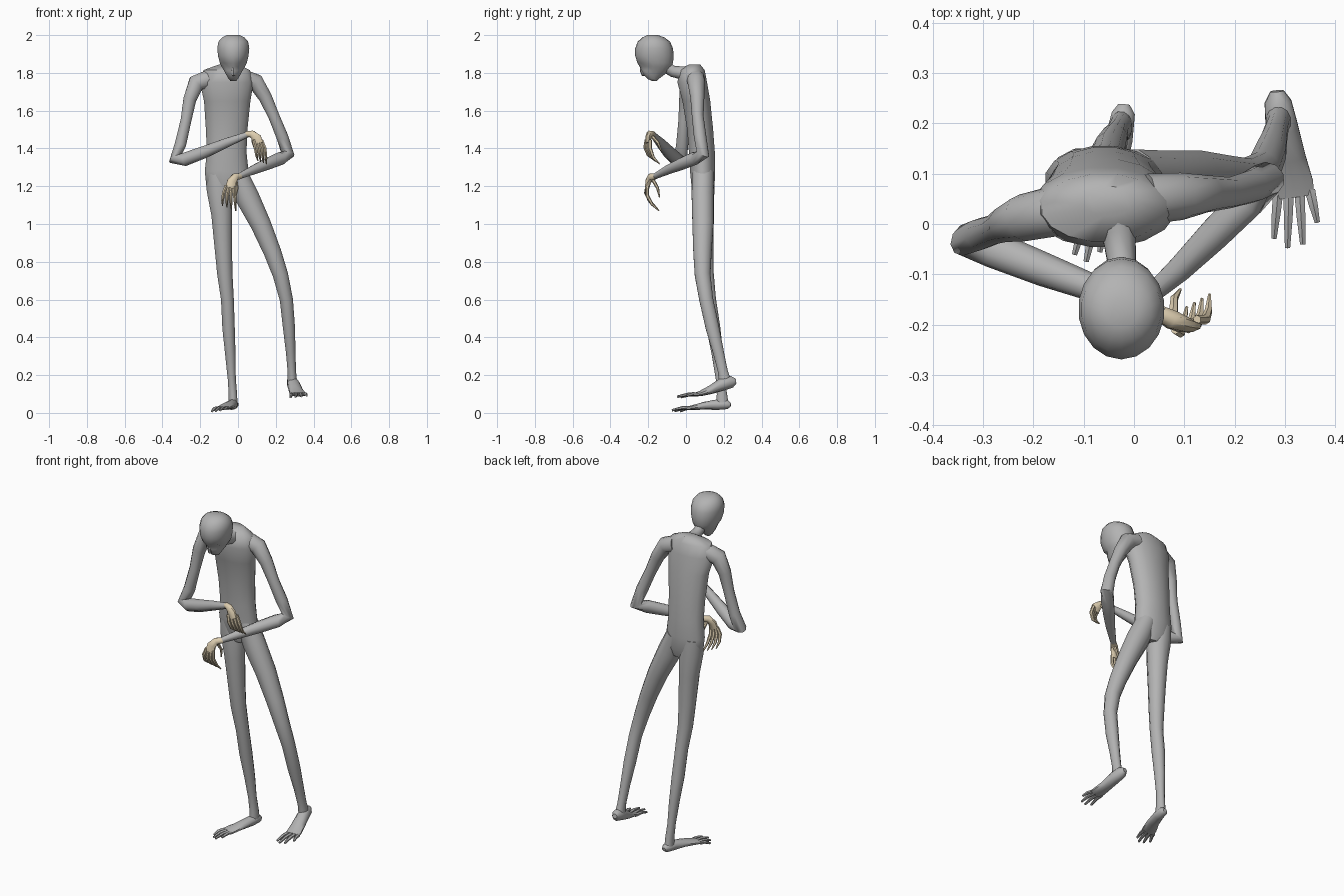
import bpy, bmesh, math
from mathutils import Vector


def material(name, rgb):
    m = bpy.data.materials.new(name)
    m.diffuse_color = (*rgb, 1)
    return m


SKIN = material("grey skin", (0.45, 0.45, 0.45))
HAND = material("pale tan", (0.72, 0.61, 0.43))
Y, Z = Vector((0, 1, 0)), Vector((0, 0, 1))


def tube(name, pts, mat=SKIN, sides=10, ref=Y, flat=False, shape=None):
    """Loft oval rings (x, y, z, width radius, height radius) along a path."""
    bm = bmesh.new()
    centres = [Vector(p[:3]) for p in pts]
    rings = []
    for i, p in enumerate(pts):
        c = centres[i]
        ahead = centres[min(i + 1, len(pts) - 1)] - c
        behind = c - centres[max(i - 1, 0)]
        t = Z if flat else (ahead.normalized() + behind.normalized()).normalized()
        side = t.cross(ref).normalized()
        up = side.cross(t).normalized()
        w, h = p[3], p[-1]
        ring = []
        for k in range(sides):
            a = math.tau * (k + 0.5) / sides
            co = c + side * (w * math.cos(a)) + up * (h * math.sin(a))
            ring.append(bm.verts.new(shape(co) if shape else co))
        rings.append(ring)
    for a, b in zip(rings, rings[1:]):
        for k in range(sides):
            n = (k + 1) % sides
            bm.faces.new((a[k], a[n], b[n], b[k]))
    bm.faces.new(rings[0])
    bm.faces.new(rings[-1])
    bmesh.ops.recalc_face_normals(bm, faces=bm.faces)
    me = bpy.data.meshes.new(name)
    bm.to_mesh(me)
    bm.free()
    me.materials.append(mat)
    ob = bpy.data.objects.new(name, me)
    bpy.context.collection.objects.link(ob)
    return ob


# Head, with eye sockets pressed into the front
def eye_sockets(co):
    dx, dz = abs(co.x + 0.025) - 0.036, co.z - 1.832
    if co.y < -0.17:
        co.y += 0.022 * math.exp(-(dx / 0.016) ** 2 - (dz / 0.012) ** 2)
    return co


HX = -0.025
tube("head", [(HX, y, z, w, h) for z, y, w, h in (
    (1.758, -0.168, 0.016, 0.014), (1.768, -0.174, 0.025, 0.030),
    (1.790, -0.170, 0.038, 0.055), (1.812, -0.163, 0.050, 0.073),
    (1.832, -0.161, 0.062, 0.084), (1.852, -0.163, 0.072, 0.094),
    (1.890, -0.167, 0.082, 0.102), (1.930, -0.169, 0.086, 0.100),
    (1.965, -0.170, 0.080, 0.086), (1.988, -0.173, 0.060, 0.058),
    (2.000, -0.176, 0.034, 0.028))], sides=18, flat=True, shape=eye_sockets)
tube("nose", [(HX, -0.236, 1.835, 0.006), (HX, -0.234, 1.810, 0.010),
              (HX, -0.226, 1.793, 0.011), (HX, -0.212, 1.788, 0.006)], sides=6)
tube("neck", [(-0.035, 0.03, 1.79, 0.05), (-0.03, -0.02, 1.80, 0.035),
              (-0.025, -0.07, 1.808, 0.030), (-0.025, -0.12, 1.84, 0.030)], ref=Z)

# Torso
tube("torso", [(x, y, z, w, h) for z, x, y, w, h in (
    (1.845, -0.050, 0.045, 0.050, 0.030), (1.815, -0.060, 0.032, 0.125, 0.068),
    (1.750, -0.060, 0.033, 0.145, 0.080), (1.650, -0.057, 0.055, 0.125, 0.075),
    (1.500, -0.060, 0.075, 0.112, 0.070), (1.380, -0.060, 0.084, 0.107, 0.070),
    (1.280, -0.060, 0.088, 0.118, 0.068), (1.200, -0.055, 0.090, 0.115, 0.062),
    (1.150, -0.045, 0.090, 0.070, 0.045))], sides=16, flat=True)

# Arms, shoulder to wrist
tube("arm_a", [(-0.16, 0.025, 1.765, 0.050), (-0.222, 0.012, 1.745, 0.047),
               (-0.255, 0.0, 1.66, 0.036), (-0.275, -0.01, 1.55, 0.030),
               (-0.305, -0.02, 1.42, 0.032), (-0.333, -0.03, 1.345, 0.036),
               (-0.28, -0.05, 1.343, 0.037), (-0.18, -0.09, 1.38, 0.034),
               (-0.06, -0.135, 1.43, 0.026), (0.06, -0.18, 1.478, 0.015)])
tube("arm_b", [(0.03, 0.05, 1.77, 0.050), (0.095, 0.055, 1.75, 0.047),
               (0.145, 0.06, 1.67, 0.037), (0.19, 0.062, 1.57, 0.031),
               (0.235, 0.075, 1.46, 0.033), (0.264, 0.09, 1.37, 0.036),
               (0.225, 0.045, 1.347, 0.036), (0.16, -0.02, 1.32, 0.033),
               (0.09, -0.09, 1.29, 0.026), (0.0, -0.17, 1.25, 0.015)])


# Hands: palm, thumb and four fingers curling back toward the body
def hand(name, palm, first, last, thumb):
    tube(name + "_palm", palm, HAND, 8)
    for i in range(4):
        joints = [Vector(a).lerp(Vector(b), i / 3) for a, b in zip(first, last)]
        tube(f"{name}_finger_{i + 1}",
             [(*j, r) for j, r in zip(joints, (0.009, 0.010, 0.008, 0.003))], HAND, 6)
    tube(name + "_thumb", [(*j, r) for j, r in zip(thumb, (0.010, 0.008, 0.003))], HAND, 6)


hand("hand_a",
     [(0.045, -0.174, 1.476, 0.016), (0.075, -0.190, 1.476, 0.020),
      (0.098, -0.200, 1.455, 0.028, 0.016), (0.108, -0.203, 1.425, 0.028, 0.012)],
     [(0.082, -0.210, 1.445), (0.092, -0.216, 1.405), (0.098, -0.200, 1.365), (0.105, -0.165, 1.335)],
     [(0.125, -0.190, 1.445), (0.142, -0.190, 1.400), (0.148, -0.172, 1.350), (0.150, -0.140, 1.318)],
     [(0.078, -0.180, 1.465), (0.080, -0.148, 1.430), (0.092, -0.130, 1.385)])
hand("hand_b",
     [(0.012, -0.160, 1.253, 0.016), (-0.015, -0.185, 1.250, 0.020),
      (-0.033, -0.200, 1.225, 0.026, 0.016), (-0.040, -0.206, 1.190, 0.030, 0.012)],
     [(-0.062, -0.206, 1.205), (-0.076, -0.212, 1.165), (-0.082, -0.195, 1.125), (-0.082, -0.165, 1.098)],
     [(-0.018, -0.206, 1.200), (-0.018, -0.205, 1.150), (-0.014, -0.180, 1.105), (-0.012, -0.142, 1.070)],
     [(-0.012, -0.176, 1.235), (-0.004, -0.150, 1.190), (-0.012, -0.140, 1.140)])

# Legs
tube("leg_a", [(-0.105, 0.09, 1.27, 0.065, 0.060), (-0.098, 0.09, 1.18, 0.070, 0.062),
               (-0.086, 0.092, 1.05, 0.057, 0.058), (-0.078, 0.098, 0.88, 0.048, 0.048),
               (-0.070, 0.105, 0.74, 0.042, 0.043), (-0.056, 0.122, 0.60, 0.035, 0.038),
               (-0.050, 0.145, 0.45, 0.034, 0.038), (-0.040, 0.168, 0.30, 0.028, 0.031),
               (-0.033, 0.182, 0.18, 0.022, 0.025), (-0.027, 0.190, 0.10, 0.023, 0.028),
               (-0.026, 0.193, 0.045, 0.024, 0.034)], sides=12)
tube("leg_b", [(-0.005, 0.09, 1.27, 0.055, 0.060), (0.045, 0.088, 1.15, 0.066, 0.060),
               (0.120, 0.090, 1.00, 0.056, 0.058), (0.183, 0.087, 0.85, 0.048, 0.050),
               (0.225, 0.088, 0.73, 0.042, 0.043), (0.256, 0.107, 0.60, 0.036, 0.038),
               (0.270, 0.140, 0.45, 0.033, 0.037), (0.279, 0.172, 0.32, 0.026, 0.030),
               (0.285, 0.195, 0.22, 0.023, 0.027), (0.288, 0.208, 0.155, 0.026, 0.036)], sides=12)


# Feet: sole body and four long splayed toes
def foot(name, body, tips):
    tube(name, body, sides=10, ref=Z)
    x, y, z, w, h = body[-1]
    for i, tip in enumerate(tips):
        root = Vector((x + w * 0.75 * (i / 1.5 - 1), y + 0.012, z))
        tip = Vector(tip)
        mid = root.lerp(tip, 0.5) + Z * 0.006
        tube(f"{name}_toe_{i + 1}",
             [(*root, 0.012, 0.010), (*mid, 0.010, 0.009), (*tip, 0.006, 0.006)], sides=6, ref=Z)


foot("foot_a",
     [(-0.020, 0.237, 0.042, 0.012, 0.010), (-0.021, 0.220, 0.044, 0.024, 0.024),
      (-0.030, 0.170, 0.044, 0.029, 0.028), (-0.050, 0.100, 0.038, 0.034, 0.021),
      (-0.072, 0.045, 0.030, 0.041, 0.014), (-0.083, 0.015, 0.025, 0.040, 0.010)],
     [(-0.138, -0.030, 0.008), (-0.118, -0.060, 0.010), (-0.095, -0.074, 0.014), (-0.068, -0.055, 0.020)])
foot("foot_b",
     [(0.284, 0.264, 0.168, 0.014, 0.014), (0.286, 0.242, 0.165, 0.028, 0.032),
      (0.294, 0.190, 0.150, 0.034, 0.034), (0.305, 0.130, 0.122, 0.038, 0.023),
      (0.315, 0.080, 0.104, 0.043, 0.015), (0.318, 0.055, 0.098, 0.042, 0.011)],
     [(0.278, -0.028, 0.083), (0.305, -0.047, 0.085), (0.335, -0.040, 0.088), (0.364, 0.004, 0.092)])

# Smooth shading with crisp edges kept
bpy.ops.object.select_all(action='SELECT')
bpy.context.view_layer.objects.active = bpy.data.objects["torso"]
bpy.ops.object.shade_smooth_by_angle(angle=math.radians(50))
